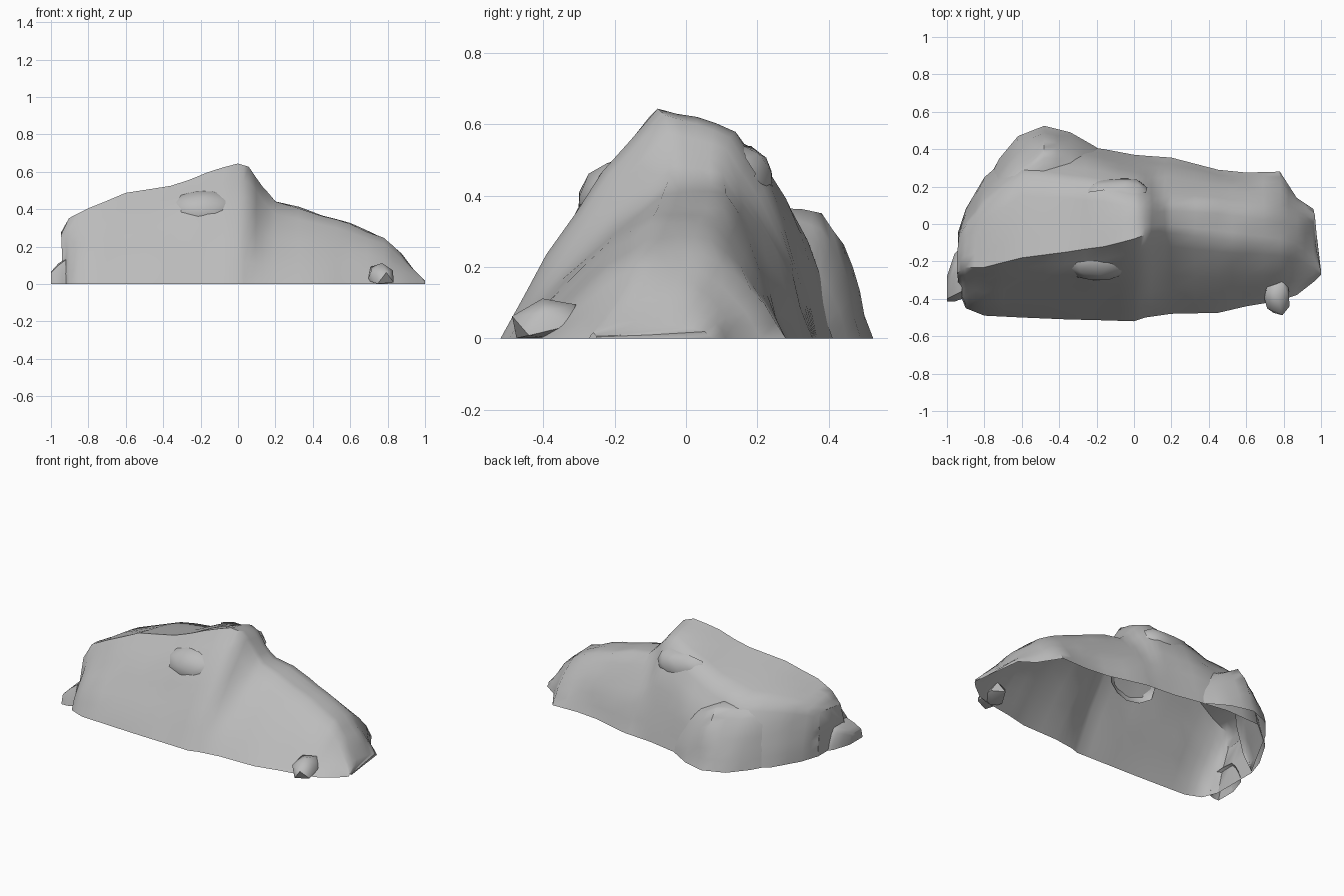
import bpy, bmesh, math
from mathutils import Vector, noise

cube = bpy.data.objects.get("Cube")
if cube:
    bpy.data.objects.remove(cube, do_unlink=True)

stone = bpy.data.materials.new("grey_stone")
stone.use_nodes = True
grey = (0.5, 0.5, 0.5, 1)
stone.diffuse_color = grey
stone.node_tree.nodes["Principled BSDF"].inputs["Base Color"].default_value = grey


def finish(name, bm, rough=0.0):
    """Roughen the surface above the ground, then make a smooth-shaded object."""
    bm.normal_update()
    for v in bm.verts:
        if v.co.z > 0.01:
            v.co += v.normal * noise.noise(v.co * 6) * rough
    mesh = bpy.data.meshes.new(name)
    bm.to_mesh(mesh)
    bm.free()
    mesh.materials.append(stone)
    obj = bpy.data.objects.new(name, mesh)
    bpy.context.collection.objects.link(obj)
    bpy.ops.object.select_all(action="DESELECT")
    obj.select_set(True)
    bpy.context.view_layer.objects.active = obj
    bpy.ops.object.shade_smooth_by_angle(angle=math.radians(50))


def section(x, yf, yb, y1, z1, y2, z2):
    """Cross-section from the front foot over the two crests to the back foot."""
    def mix(a, b, t):
        return a + (b - a) * t
    return [Vector(p) for p in (
        (x, yf, 0),
        (x, mix(yf, y1, 0.3), z1 * 0.36),
        (x, mix(yf, y1, 0.66), z1 * 0.72),
        (x, y1, z1),
        (x, mix(y1, y2, 0.5), mix(z1, z2, 0.5) + 0.005),
        (x, y2, z2),
        (x, mix(y2, yb, 0.4), z2 * 0.74),
        (x, mix(y2, yb, 0.75), z2 * 0.38),
        (x, yb, 0))]


def loft(name, stations, rough=0.0, first=0):
    """Open-bottomed shell through the cross-sections, closed at its -x end.
    A shell leaning on another rock starts at a later section point."""
    bm = bmesh.new()
    rows = [[bm.verts.new(p) for p in section(*s)[first:]] for s in stations]
    for a, b in zip(rows, rows[1:]):
        for i in range(len(a) - 1):
            bm.faces.new((a[i], b[i], b[i + 1], a[i + 1]))
    end = bm.faces.new(rows[0])
    bmesh.ops.triangulate(bm, faces=[end])
    bmesh.ops.subdivide_edges(bm, edges=bm.edges[:], cuts=1, use_grid_fill=True)
    finish(name, bm, rough)


def lump(name, centre, size, turn=0.0, side=0, detail=2):
    """Rounded stone resting on the ground; side keeps only its outer half."""
    bm = bmesh.new()
    bmesh.ops.create_icosphere(bm, subdivisions=detail, radius=1)
    hidden = [v for v in bm.verts if v.co.y * side < -0.2]
    bmesh.ops.delete(bm, geom=hidden, context="VERTS")
    c, s = math.cos(turn), math.sin(turn)
    for v in bm.verts:
        x, y, z = (v.co[i] * size[i] for i in range(3))
        v.co = (x + centre[0], y * c - z * s + centre[1],
                max(0, y * s + z * c + centre[2]))
    finish(name, bm, 0.03)


# Main body: x, front foot y, back foot y, front crest y z, back crest y z
loft("main_rock", [
    (-.94, -.35, -.04, -.26, .26, -.06, .28),
    (-.90, -.45, .08, -.23, .345, 0, .32),
    (-.80, -.49, .25, -.23, .40, .10, .36),
    (-.60, -.50, .42, -.18, .485, .26, .39),
    (-.36, -.51, .43, -.15, .525, .23, .44),
    (-.16, -.515, .40, -.12, .595, .20, .53),
    (0, -.52, .37, -.08, .645, .14, .58),
    (.06, -.50, .365, -.06, .63, .12, .56),
    (.13, -.49, .36, -.04, .52, .10, .50),
    (.20, -.48, .355, -.05, .44, .11, .43),
    (.45, -.475, .29, -.08, .365, .10, .36),
    (.60, -.44, .275, -.10, .32, .08, .31),
    (.78, -.41, .28, -.12, .25, .05, .235),
    (.87, -.38, .14, -.15, .165, .02, .15),
    (.96, -.31, .08, -.22, .055, -.04, .04),
    (1, -.27, -.25, -.265, .01, -.255, .01)], 0.015)

# Lower boulder leaning on the back
loft("back_boulder", [
    (-.93, -.10, -.03, -.10, .15, -.07, .14),
    (-.84, -.05, .13, -.06, .29, .01, .28),
    (-.72, .05, .35, .06, .33, .16, .34),
    (-.62, .10, .47, .20, .35, .28, .34),
    (-.48, .15, .525, .27, .36, .38, .35),
    (-.34, .20, .49, .28, .31, .37, .26),
    (-.20, .25, .41, .29, .22, .34, .13)], 0.015, 3)

# Low slab at the end
loft("end_slab", [
    (-1, -.415, -.28, -.40, .06, -.31, .06),
    (-.96, -.415, -.16, -.38, .10, -.22, .11),
    (-.92, -.40, -.12, -.36, .13, -.20, .13)])

# Overhanging front lip, back knob and loose pebble
lump("front_lip", (-.18, -.205, .41), (.17, .06, .11), -0.65, -1)
lump("back_knob", (-.09, .17, .46), (.17, .08, .10), 0.1, 1)
lump("loose_pebble", (.77, -.39, .05), (.085, .11, .07), 0.2, detail=1)
